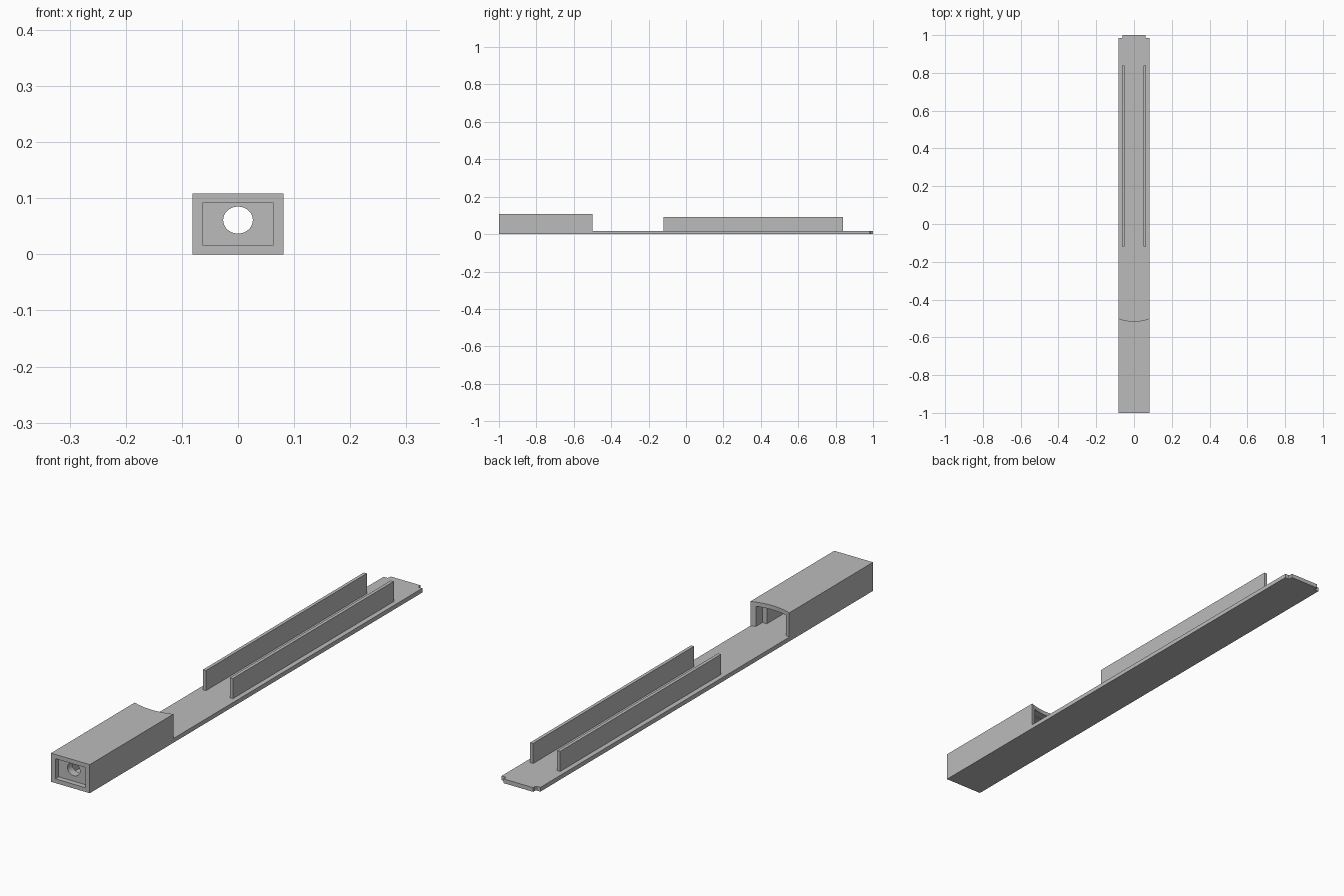
import bpy
import bmesh
from mathutils import Matrix, Vector

if "Cube" in bpy.data.objects:
    bpy.data.objects.remove(bpy.data.objects["Cube"], do_unlink=True)

grey = bpy.data.materials.new("plain grey")
grey.use_nodes = True
colour = (0.5, 0.5, 0.5, 1)
grey.diffuse_color = colour
grey.node_tree.nodes["Principled BSDF"].inputs["Base Color"].default_value = colour


def finish(name, bm):
    bmesh.ops.recalc_face_normals(bm, faces=bm.faces)
    mesh = bpy.data.meshes.new(name)
    bm.to_mesh(mesh)
    bm.free()
    mesh.materials.append(grey)
    ob = bpy.data.objects.new(name, mesh)
    bpy.context.collection.objects.link(ob)
    return ob


def box(name, low, high):
    low, high = Vector(low), Vector(high)
    bm = bmesh.new()
    bmesh.ops.create_cube(bm, size=1, matrix=Matrix.Translation((low + high) / 2)
                          @ Matrix.Diagonal((*(high - low), 1)))
    return finish(name, bm)


def cylinder(name, radius, depth, matrix, segments):
    bm = bmesh.new()
    bmesh.ops.create_cone(bm, cap_ends=True, segments=segments, radius1=radius,
                          radius2=radius, depth=depth, matrix=matrix)
    return finish(name, bm)


def cut(target, cutter):
    mod = target.modifiers.new("cut", 'BOOLEAN')
    mod.operation = 'DIFFERENCE'
    mod.solver = 'EXACT'
    mod.object = cutter
    bpy.context.view_layer.objects.active = target
    bpy.ops.object.modifier_apply(modifier=mod.name)
    bpy.data.objects.remove(cutter, do_unlink=True)


W = 0.081        # half width of the body
IN = 0.0625      # half width of the inside
FLOOR = 0.016    # top of the base plate
ROOF = 0.092     # underside of the housing roof
TOP = 0.108

# Base plate with a narrower tongue at the back
half = [(W, -1), (W, 0.984), (0.066, 0.984), (0.062, 0.988), (0.062, 1)]
outline = half + [(-x, y) for x, y in reversed(half)]
bm = bmesh.new()
face = bm.faces.new([bm.verts.new((x, y, 0)) for x, y in outline])
raised = bmesh.ops.extrude_face_region(bm, geom=[face])["geom"]
bmesh.ops.translate(bm, vec=(0, 0, FLOOR),
                    verts=[v for v in raised if isinstance(v, bmesh.types.BMVert)])
finish("base_plate", bm)

# Upright side rails
for side, name in ((1, "left_rail"), (-1, "right_rail")):
    xs = sorted((side * 0.05, side * IN))
    box(name, (xs[0], -0.12, FLOOR), (xs[1], 0.84, ROOF))

# Housing: front recess, wide mouth, narrower chamber and round port
housing = box("housing", (-W, -1, FLOOR), (W, -0.5, TOP))
cut(housing, box("recess_cutter", (-IN, -1.1, -0.1), (IN, -0.98, ROOF)))
cut(housing, box("mouth_cutter", (-IN, -0.545, -0.1), (IN, -0.4, ROOF)))
cut(housing, box("chamber_cutter", (-0.044, -0.95, -0.1), (0.044, -0.54, ROOF - 0.003)))
port = (Matrix.Translation((0, -0.96, 0.061)) @ Matrix.Diagonal((1.1, 1, 1, 1))
        @ Matrix.Rotation(1.5707963, 4, 'X'))
cut(housing, cylinder("port_cutter", 0.024, 0.1, port, 48))

# Concave sweep across the rear of the housing
sweep = 0.226
cut(housing, cylinder("sweep_cutter", sweep, 0.4,
                      Matrix.Translation((0, sweep - 0.515, 0.1)), 128))

bpy.ops.object.select_all(action='DESELECT')
housing.select_set(True)
bpy.context.view_layer.objects.active = housing
bpy.ops.object.shade_smooth_by_angle()
